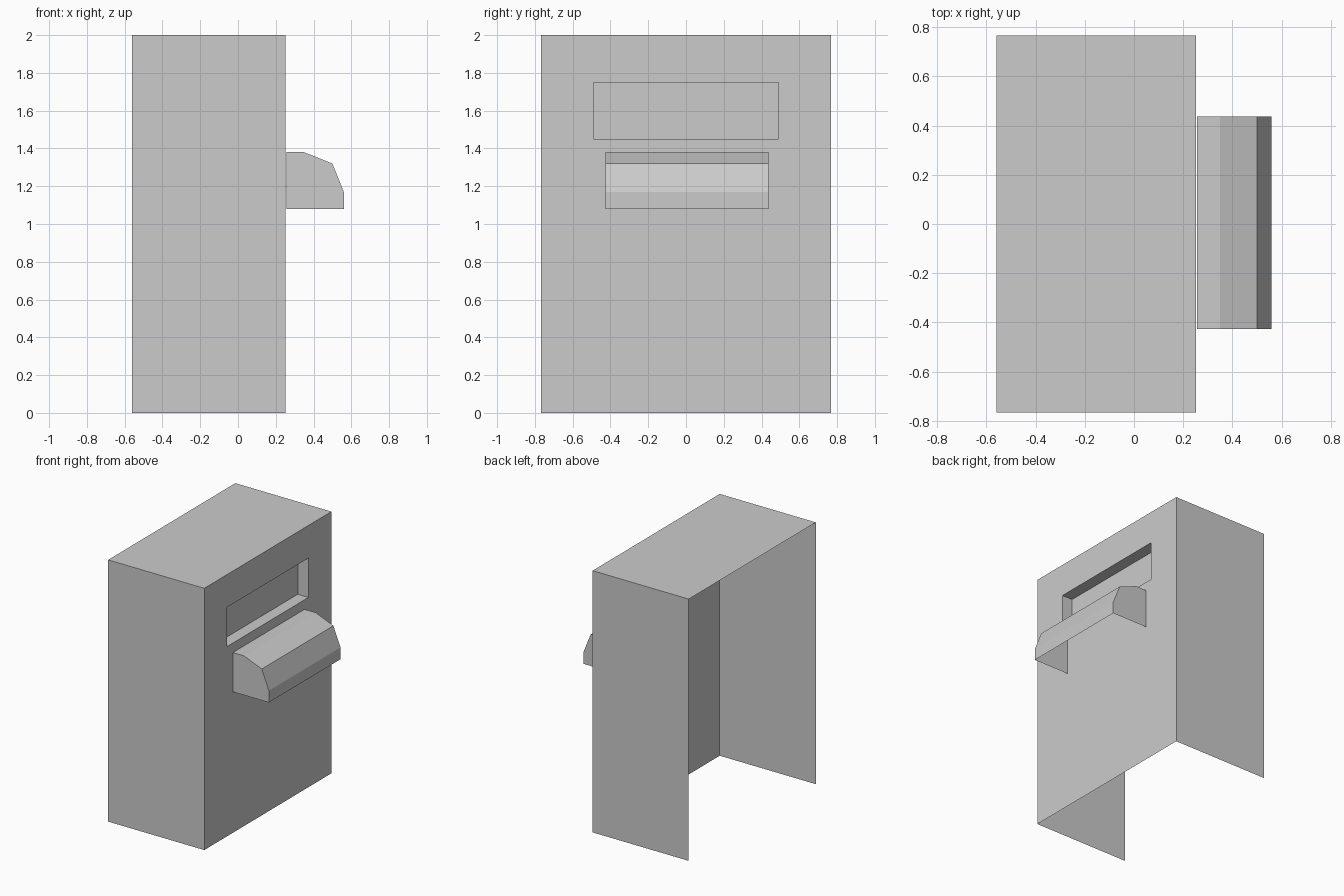
import bpy
import bmesh
from mathutils import Vector

cube = bpy.data.objects.get("Cube")
if cube:
    bpy.data.objects.remove(cube, do_unlink=True)

grey = bpy.data.materials.new("plain grey")
grey.use_nodes = True
grey.diffuse_color = (0.6, 0.6, 0.6, 1)
grey.node_tree.nodes["Principled BSDF"].inputs["Base Color"].default_value = (0.6, 0.6, 0.6, 1)


def finish(bm, name):
    mesh = bpy.data.meshes.new(name)
    bm.normal_update()
    bm.to_mesh(mesh)
    bm.free()
    mesh.materials.append(grey)
    obj = bpy.data.objects.new(name, mesh)
    bpy.context.collection.objects.link(obj)


def face_towards(bm, direction):
    return max(bm.faces, key=lambda f: f.normal.dot(Vector(direction)))


# Cabinet: thin shell, open at the bottom and at the -x side
BACK, FRONT, HALF_WIDTH, HEIGHT = -0.56, 0.252, 0.767, 2.0
bm = bmesh.new()
bmesh.ops.create_cube(bm, size=1)
for v in bm.verts:
    v.co.x = FRONT if v.co.x > 0 else BACK
    v.co.y *= 2 * HALF_WIDTH
    v.co.z = HEIGHT if v.co.z > 0 else 0
bm.normal_update()
open_sides = [face_towards(bm, (-1, 0, 0)), face_towards(bm, (0, 0, -1))]
panel = face_towards(bm, (1, 0, 0))

# Shallow closed recess: frame the window, then push its pane inwards
bmesh.ops.inset_region(bm, faces=[panel], thickness=0.2)
for v in panel.verts:
    v.co.y = 0.49 if v.co.y > 0 else -0.49
    v.co.z = 1.75 if v.co.z > 1 else 1.45
bmesh.ops.inset_region(bm, faces=[panel], thickness=0)
for v in panel.verts:
    v.co.x -= 0.09
bmesh.ops.delete(bm, geom=open_sides, context='FACES_ONLY')
finish(bm, "cabinet_shell")

# Hood: bevelled profile with end caps, open underneath and behind
profile = [(0.256, 1.08), (0.256, 1.38), (0.35, 1.38),
           (0.50, 1.32), (0.56, 1.17), (0.56, 1.08)]
bm = bmesh.new()
near, far = [[bm.verts.new((x, y, z)) for x, z in profile] for y in (-0.427, 0.438)]
bm.faces.new(near)
bm.faces.new(far)
for i in range(1, len(profile) - 1):
    bm.faces.new((near[i], near[i + 1], far[i + 1], far[i]))
bmesh.ops.recalc_face_normals(bm, faces=bm.faces)
finish(bm, "hood")
